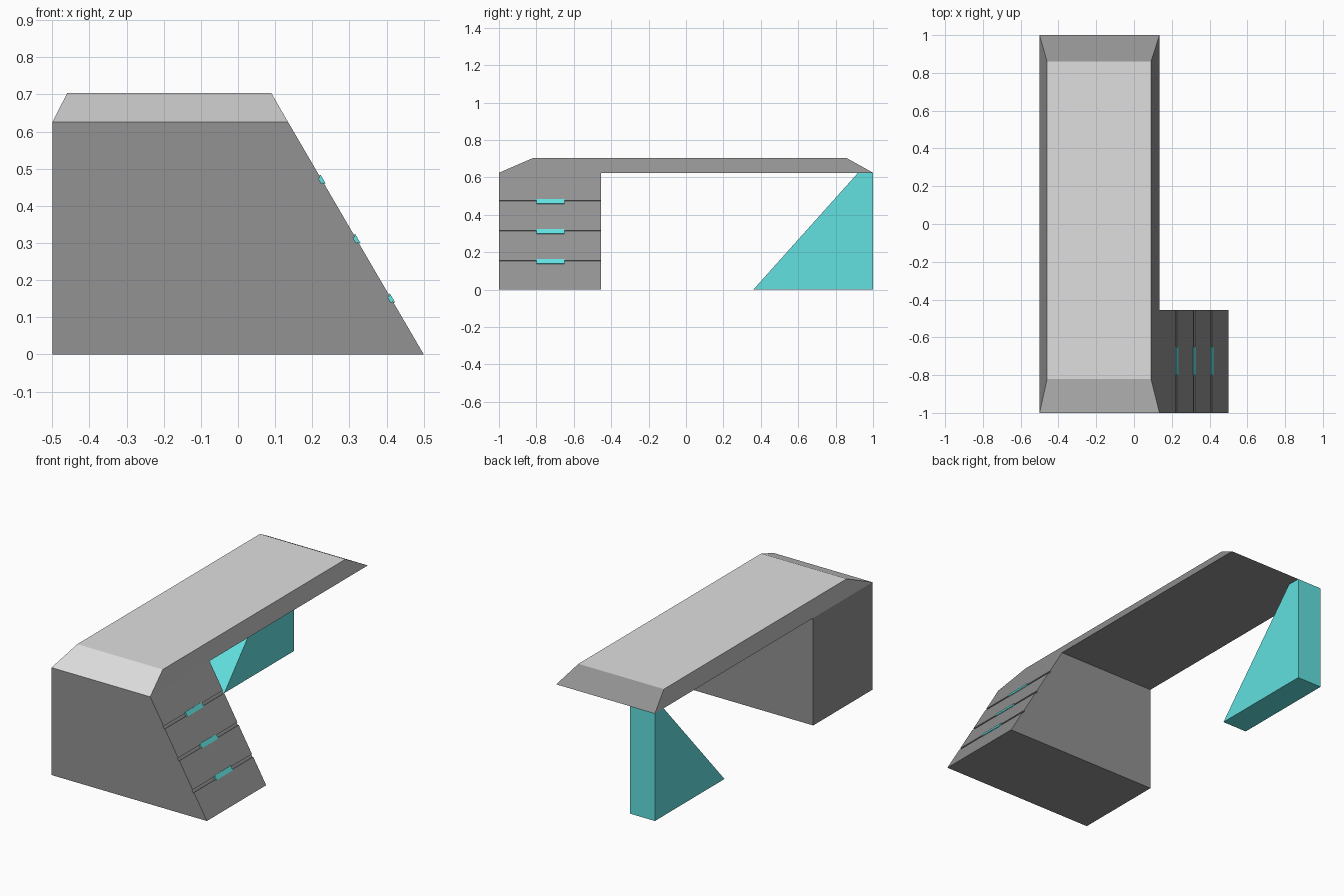
import bpy
from mathutils import Vector

if "Cube" in bpy.data.objects:
    bpy.data.objects.remove(bpy.data.objects["Cube"])


def material(name, r, g, b):
    lin = [((c / 255 + 0.055) / 1.055) ** 2.4 for c in (r, g, b)]
    m = bpy.data.materials.new(name)
    m.diffuse_color = (*lin, 1)
    m.use_nodes = True
    m.node_tree.nodes["Principled BSDF"].inputs["Base Color"].default_value = m.diffuse_color
    return m


grey = material("body grey", 146, 146, 146)
light = material("top light grey", 223, 223, 223)
cyan = material("cyan", 98, 224, 224)


def make(name, verts, faces, *mats):
    me = bpy.data.meshes.new(name)
    me.from_pydata(verts, [], faces)
    for m in mats:
        me.materials.append(m)
    ob = bpy.data.objects.new(name, me)
    bpy.context.collection.objects.link(ob)
    return ob


def loft(name, a, b, *mats):
    """Closed solid between two matching outlines (b ahead of a, counter-clockwise)."""
    n = len(a)
    faces = [tuple(reversed(range(n))), tuple(range(n, 2 * n))]
    faces += [(i, (i + 1) % n, n + (i + 1) % n, n + i) for i in range(n)]
    return make(name, a + b, faces, *mats)


def rect(x0, x1, y0, y1, z):
    return [(x0, y0, z), (x1, y0, z), (x1, y1, z), (x0, y1, z)]


def prism_y(name, profile, y0, y1, mat):
    """Extrude an xz outline (counter-clockwise seen from the front) along y."""
    return loft(name, [(x, y1, z) for x, z in profile],
                [(x, y0, z) for x, z in profile], mat)


# Bevelled desk top with a lighter writing surface
H = 0.625
top = loft("desk_top", rect(-0.5, 0.135, -1, 1, H),
           rect(-0.46, 0.09, -0.82, 0.86, 0.703), grey, light)
for p in top.data.polygons:
    if p.normal.z > 0.9:
        p.material_index = 1

# Drawer cabinet: sloped front with shallow grooves between the drawers
foot, head = Vector((0.5, 0)), Vector((0.135, H))
up = (head - foot).normalized()
out = Vector((up.y, -up.x))
levels = (0.15, 0.31, 0.47)


def on_slope(z):
    return foot.lerp(head, z / H)


profile = [(-0.5, 0), tuple(foot)]
for z in levels:
    c = on_slope(z)
    for s, d in ((-1, 0), (-1, 0.006), (1, 0.006), (1, 0)):
        profile.append(tuple(c + up * s * 0.008 - out * d))
profile += [tuple(head), (-0.5, H)]
prism_y("drawer_cabinet", profile, -1, -0.455, grey)

# Drawer handles lying along the grooves
for i, z in enumerate(levels):
    c = on_slope(z)
    bar = [tuple(c + up * s * 0.0135 + out * d)
           for s, d in ((-1, -0.01), (-1, 0.004), (1, 0.004), (1, -0.01))]
    prism_y(f"drawer_handle_{i + 1}", bar, -0.8, -0.65, cyan)

# Wedge leg under the far end
side = [(0.36, 0), (1, 0), (1, H), (0.92, H)]
loft("wedge_leg", [(-0.5, y, z) for y, z in side],
     [(-0.34, y, z) for y, z in side], cyan)
